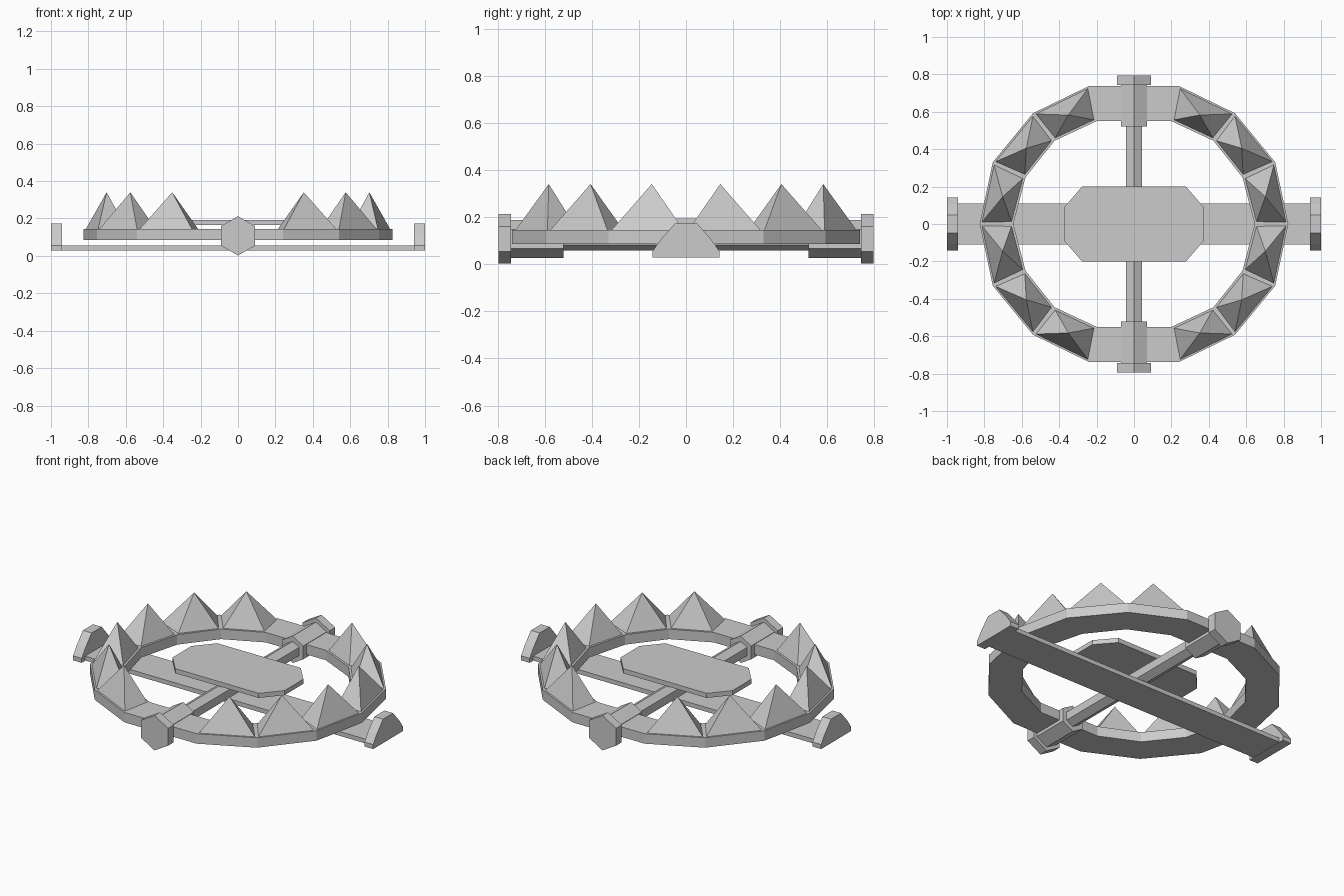
import bpy, bmesh, math
from mathutils import Matrix, Vector

if "Cube" in bpy.data.objects:
    bpy.data.objects.remove(bpy.data.objects["Cube"])


def finish(name, bm):
    bmesh.ops.recalc_face_normals(bm, faces=bm.faces)
    me = bpy.data.meshes.new(name)
    bm.to_mesh(me)
    bm.free()
    ob = bpy.data.objects.new(name, me)
    bpy.context.collection.objects.link(ob)
    return ob


def prism(name, profile, depth):
    """Extrude a closed 3D outline along the depth vector."""
    bm = bmesh.new()
    face = bm.faces.new([bm.verts.new(p) for p in profile])
    geom = bmesh.ops.extrude_face_region(bm, geom=[face], use_keep_orig=True)["geom"]
    bmesh.ops.translate(bm, vec=Vector(depth),
                        verts=[g for g in geom if isinstance(g, bmesh.types.BMVert)])
    return finish(name, bm)


def hex_bar(name, radius, y0, y1):
    """Point-up hexagonal bar along y."""
    pts = [(radius * math.sin(i * math.pi / 3), y0,
            0.107 + radius * math.cos(i * math.pi / 3)) for i in range(6)]
    return prism(name, pts, (0, y1 - y0, 0))


def full_loop(quarter):
    """Mirror a quarter outline (first point on the x axis) into a closed loop."""
    half = quarter + [(-x, y) for x, y in reversed(quarter)]
    return half + [(x, -y) for x, y in reversed(half) if y > 0]


# Toothed jaw ring: flat band, with inset and poked top faces as teeth
outer = full_loop([(0.825, 0), (0.755, 0.33), (0.54, 0.592), (0.24, 0.738)])
inner = full_loop([(0.645, 0), (0.58, 0.25), (0.425, 0.445), (0.2, 0.55)])
bm = bmesh.new()
loops = [[bm.verts.new((x, y, z)) for x, y in loop]
         for loop, z in ((outer, 0.085), (outer, 0.145), (inner, 0.145), (inner, 0.085))]
n = len(outer)
top = []
for k in range(4):
    a, b = loops[k], loops[(k + 1) % 4]
    for i in range(n):
        j = (i + 1) % n
        f = bm.faces.new((a[i], a[j], b[j], b[i]))
        if k == 1 and abs(f.calc_center_median().x) > 0.1:
            top.append(f)
bmesh.ops.recalc_face_normals(bm, faces=bm.faces)
bmesh.ops.inset_individual(bm, faces=top, thickness=0.016)
bmesh.ops.poke(bm, faces=top, offset=0.195, center_mode='MEAN')
finish("toothed_jaws", bm)

# Base strip under the ring
prism("base_strip", [(-0.945, -0.11, 0.03), (0.945, -0.11, 0.03),
                     (0.945, 0.11, 0.03), (-0.945, 0.11, 0.03)], (0, 0, 0.026))

# Upright rounded end plates
right = [(0.142, 0.028), (0.142, 0.055), (0.107, 0.105), (0.048, 0.172)]
plate = right + [(-y, z) for y, z in reversed(right)]
for side, x in (("left", -1.0), ("right", 0.942)):
    prism(side + "_end_plate", [(x, y, z) for y, z in plate], (0.058, 0, 0))

# Hexagonal axle with sleeves and end nuts
hex_bar("axle", 0.05, -0.75, 0.75)
for name, s in (("front", -1), ("back", 1)):
    hex_bar(name + "_sleeve", 0.081, s * 0.52, s * 0.75)
    hex_bar(name + "_nut", 0.105, s * 0.742, s * 0.795)

# Trigger pan
q = [(0.373, 0.09), (0.278, 0.2)]
pan = q + [(-x, y) for x, y in reversed(q)]
pan += [(-x, -y) for x, y in pan]
prism("trigger_pan", [(x, y, 0.165) for x, y in pan], (0, 0, 0.028))
